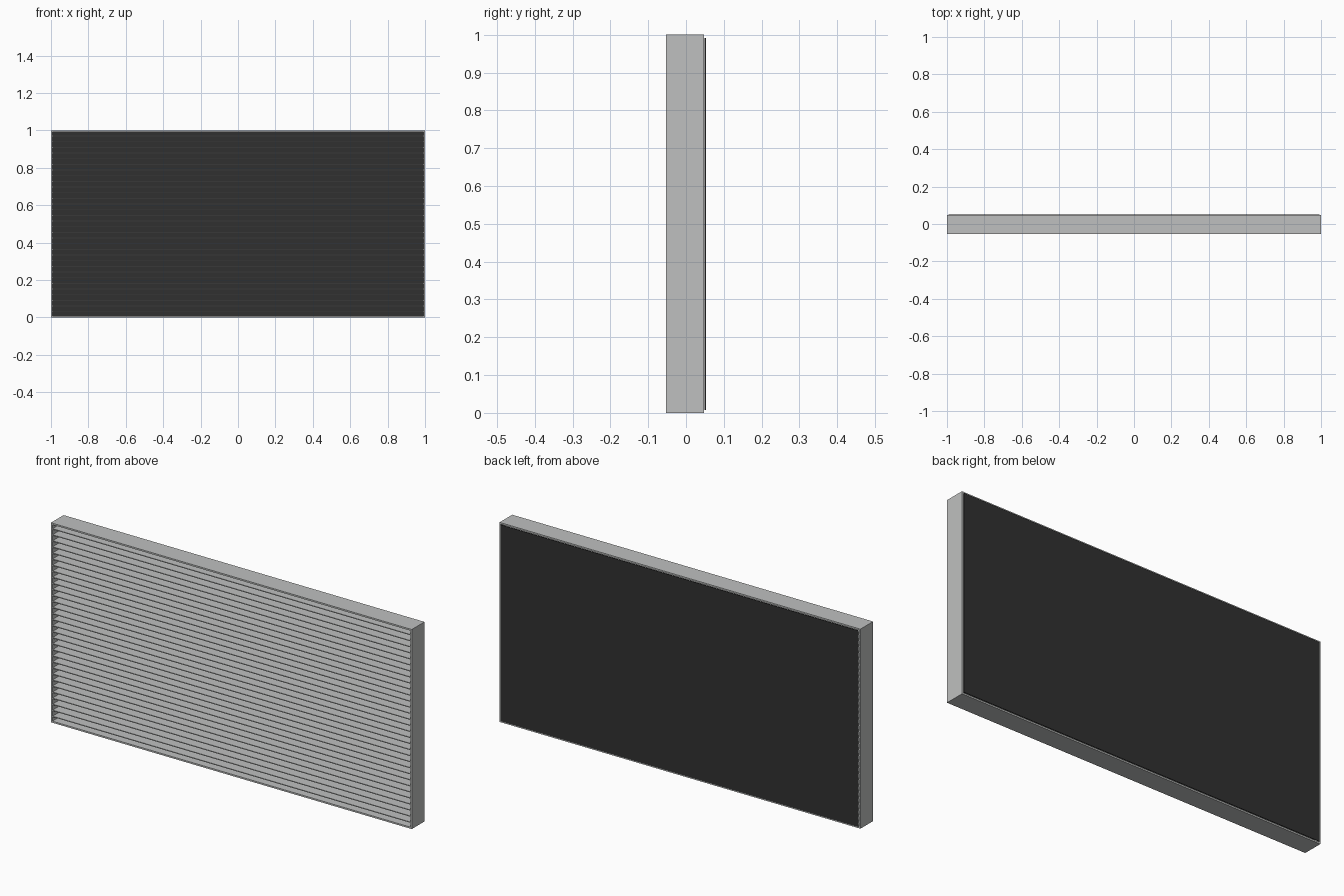
import bpy

if "Cube" in bpy.data.objects:
    bpy.data.objects.remove(bpy.data.objects["Cube"])

def material(name, rgb):
    m = bpy.data.materials.new(name)
    m.diffuse_color = (*rgb, 1)
    m.use_nodes = True
    m.node_tree.nodes["Principled BSDF"].inputs["Base Color"].default_value = m.diffuse_color
    return m

metal = material("light_grey_metal", (0.52, 0.53, 0.525))
dark = material("dark_backing", (0.03, 0.03, 0.03))

def box(name, lo, hi, mat):
    bpy.ops.mesh.primitive_cube_add(size=1)
    o = bpy.context.object
    o.name = name
    for v in o.data.vertices:
        v.co = [(a + b) / 2 + c * (b - a) for a, b, c in zip(lo, hi, v.co)]
    o.data.materials.append(mat)
    return o

FRONT, BACK, RIM = -0.0525, 0.0475, 0.008

# Thin outer frame
box("frame_bottom", (-1, FRONT, 0), (1, BACK, RIM), metal)
box("frame_top", (-1, FRONT, 1 - RIM), (1, BACK, 1), metal)
for side, x in (("left", -1), ("right", 1 - RIM)):
    box("frame_" + side, (x, FRONT, RIM), (x + RIM, BACK, 1 - RIM), metal)

# Horizontal louvre slats
COUNT = 32
PITCH = 1 / (COUNT + 1)
for i in range(COUNT):
    z = PITCH * (i + 1)
    box("slat_%02d" % (i + 1), (-1 + RIM, FRONT + 0.002, z - 0.002),
        (1 - RIM, BACK, z + 0.002), metal)

# Dark backing sheet just behind the frame
box("back_panel", (-1 + RIM, 0.0495, RIM), (1 - RIM, 0.0525, 1 - RIM), dark)
